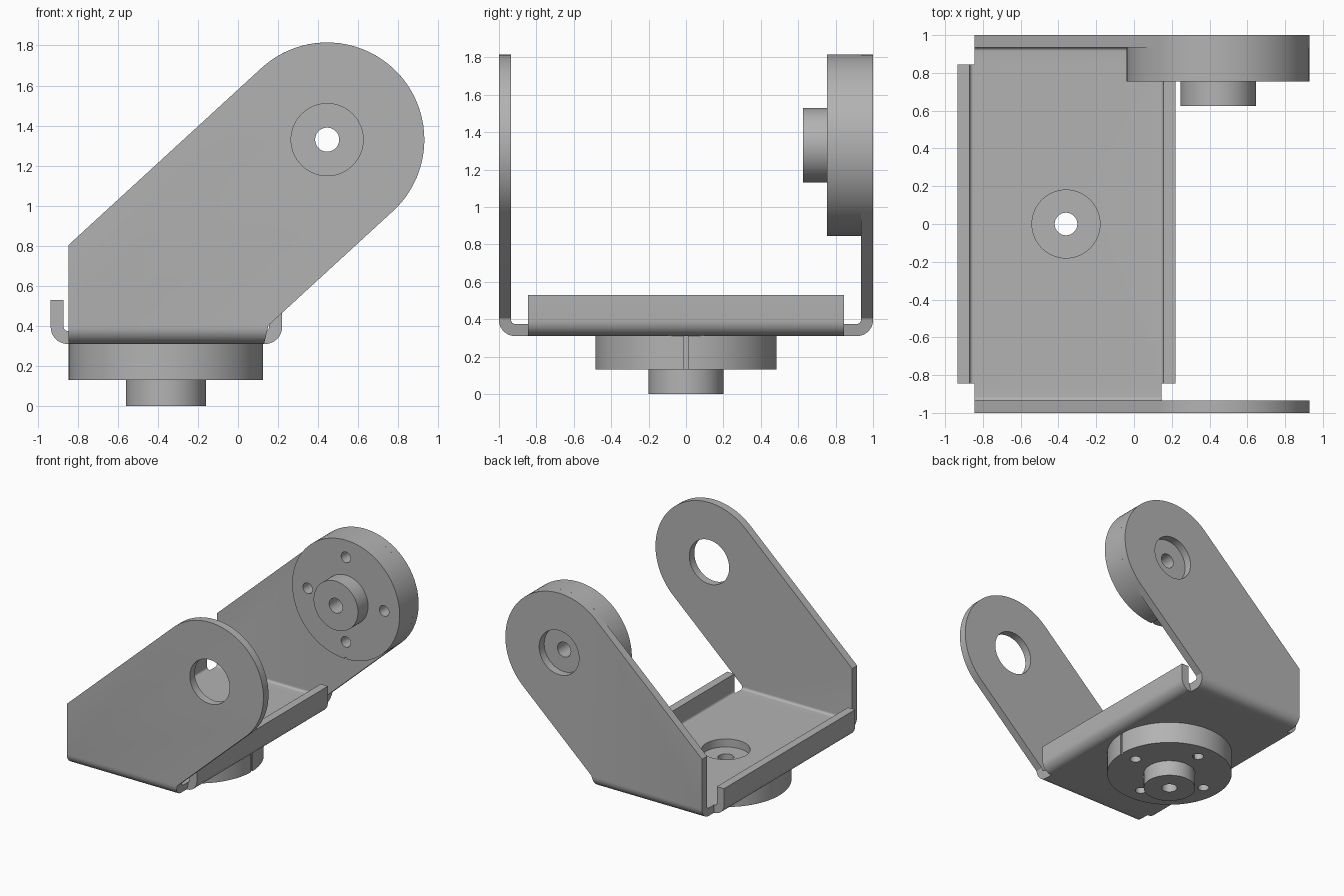
import bpy
from math import sin, cos, pi, radians
from mathutils import Matrix, Vector

cube = bpy.data.objects.get("Cube")
if cube:
    bpy.data.objects.remove(cube, do_unlink=True)

metal = bpy.data.materials.new("grey_metal")
metal.use_nodes = True
GREY = (0.45, 0.45, 0.45, 1)
metal.diffuse_color = GREY
metal.node_tree.nodes["Principled BSDF"].inputs["Base Color"].default_value = GREY

T = 0.065            # sheet thickness
FLOOR = 0.31         # underside of the sheet
PIVOT = (0.445, 1.33)
HUB_X = -0.36
R = 0.485            # arm end and hub radius


def prism(name, outline, place, lo, hi):
    """Extrude a 2D outline from lo to hi; place maps (u, v, depth) to xyz."""
    n = len(outline)
    verts = [place(u, v, d) for d in (lo, hi) for u, v in outline]
    faces = [list(range(n))[::-1], list(range(n, 2 * n))]
    faces += [[i, (i + 1) % n, (i + 1) % n + n, i + n] for i in range(n)]
    mesh = bpy.data.meshes.new(name)
    mesh.from_pydata(verts, [], faces)
    obj = bpy.data.objects.new(name, mesh)
    bpy.context.collection.objects.link(obj)
    activate(obj)
    bpy.ops.object.mode_set(mode='EDIT')
    bpy.ops.mesh.select_all(action='SELECT')
    bpy.ops.mesh.normals_make_consistent(inside=False)
    bpy.ops.object.mode_set(mode='OBJECT')
    mesh.materials.append(metal)
    return obj


def activate(obj):
    bpy.ops.object.select_all(action='DESELECT')
    obj.select_set(True)
    bpy.context.view_layer.objects.active = obj


def boolean(obj, tool, operation):
    activate(obj)
    mod = obj.modifiers.new("cut", 'BOOLEAN')
    mod.operation, mod.solver, mod.object = operation, 'EXACT', tool
    bpy.ops.object.modifier_apply(modifier=mod.name)
    bpy.data.objects.remove(tool, do_unlink=True)


def arc(cx, cy, r, start, end, steps):
    angles = [radians(start + (end - start) * i / steps) for i in range(steps + 1)]
    return [(cx + r * cos(a), cy + r * sin(a)) for a in angles]


def circle(cx, cy, r, steps=64):
    return arc(cx, cy, r, 0, 360, steps)[:-1]


def along_y(u, v, d):
    return (u, d, v)


def along_x(u, v, d):
    return (d, u, v)


def along_z(u, v, d):
    return (u, v, d)


def bend(edge, outer=0.085):
    """Outer and inner arcs of a fold whose outer face lies at +edge."""
    c = (edge - outer, FLOOR + outer)
    return (arc(*c, outer, -90, 0, 8), arc(*c, outer - T, 0, -90, 8))


# Tray: floor with a low folded lip along each long side
LIP, MID = 0.53, -0.3575
HALF = 0.5775
out, inn = bend(HALF)
half = out + [(HALF, LIP), (HALF - T, LIP)] + inn
tray = [(MID + u, v) for u, v in half] + [(MID - u, v) for u, v in half[::-1]]
bracket = prism("folded_bracket", tray, along_y, -0.845, 0.845)

# Side arms: folded strip trimmed to the slanted round-ended silhouette
out, inn = bend(1.0)
strip = [(0.8, FLOOR)] + out + [(1, 2), (1 - T, 2)] + inn + [(0.8, FLOOR + T)]
slope = 42.5
silhouette = ([(-0.845, FLOOR - 0.1), (0.13, FLOOR - 0.1), (0.13, FLOOR), (0.152, 0.403)]
              + arc(*PIVOT, R, slope - 90, slope + 90, 48) + [(-0.845, 0.805)])
for side in (-1, 1):
    arm = prism("side_arm", [(side * u, v) for u, v in strip], along_x, -1.2, 1.2)
    boolean(arm, prism("trim", silhouette, along_y, -1.2, 1.2), 'INTERSECT')
    boolean(bracket, arm, 'UNION')

# Clearance holes through both arms and the floor
boolean(bracket, prism("arm_bore", circle(*PIVOT, 0.18), along_y, -1.2, 1.2), 'DIFFERENCE')
boolean(bracket, prism("floor_bore", circle(HUB_X, 0, 0.18), along_z, 0.2, 0.5), 'DIFFERENCE')


# Hub: disc with a boss, a through bore, four screw holes and a rim mark
def hub(name, matrix):
    obj = prism(name, circle(0, 0, R, 96), along_z, 0, 0.18)
    boolean(obj, prism("boss", circle(0, 0, 0.2), along_z, -0.13, 0.05), 'UNION')
    boolean(obj, prism("bore", circle(0, 0, 0.06, 40), along_z, -0.3, 0.3), 'DIFFERENCE')
    for k in range(4):
        a = k * pi / 2
        hole = circle(0.345 * cos(a), 0.345 * sin(a), 0.043, 32)
        boolean(obj, prism("screw_hole", hole, along_z, -0.1, 0.3), 'DIFFERENCE')
    mark = [(R - 0.01, -0.012), (R + 0.1, -0.012), (R + 0.1, 0.012), (R - 0.01, 0.012)]
    boolean(obj, prism("mark", mark, along_z, -0.1, 0.3), 'DIFFERENCE')
    obj.data.transform(matrix)
    return obj


base_hub = hub("base_hub", Matrix.Translation((HUB_X, 0, FLOOR - 0.18)))
arm_hub = hub("arm_hub", Matrix.Translation((PIVOT[0], 1 - T - 0.18, PIVOT[1]))
              @ Matrix.Rotation(-pi / 2, 4, 'X') @ Matrix.Rotation(pi / 2, 4, 'Z'))

for obj in (bracket, base_hub, arm_hub):
    activate(obj)
    bpy.ops.object.shade_smooth_by_angle(angle=radians(30))
